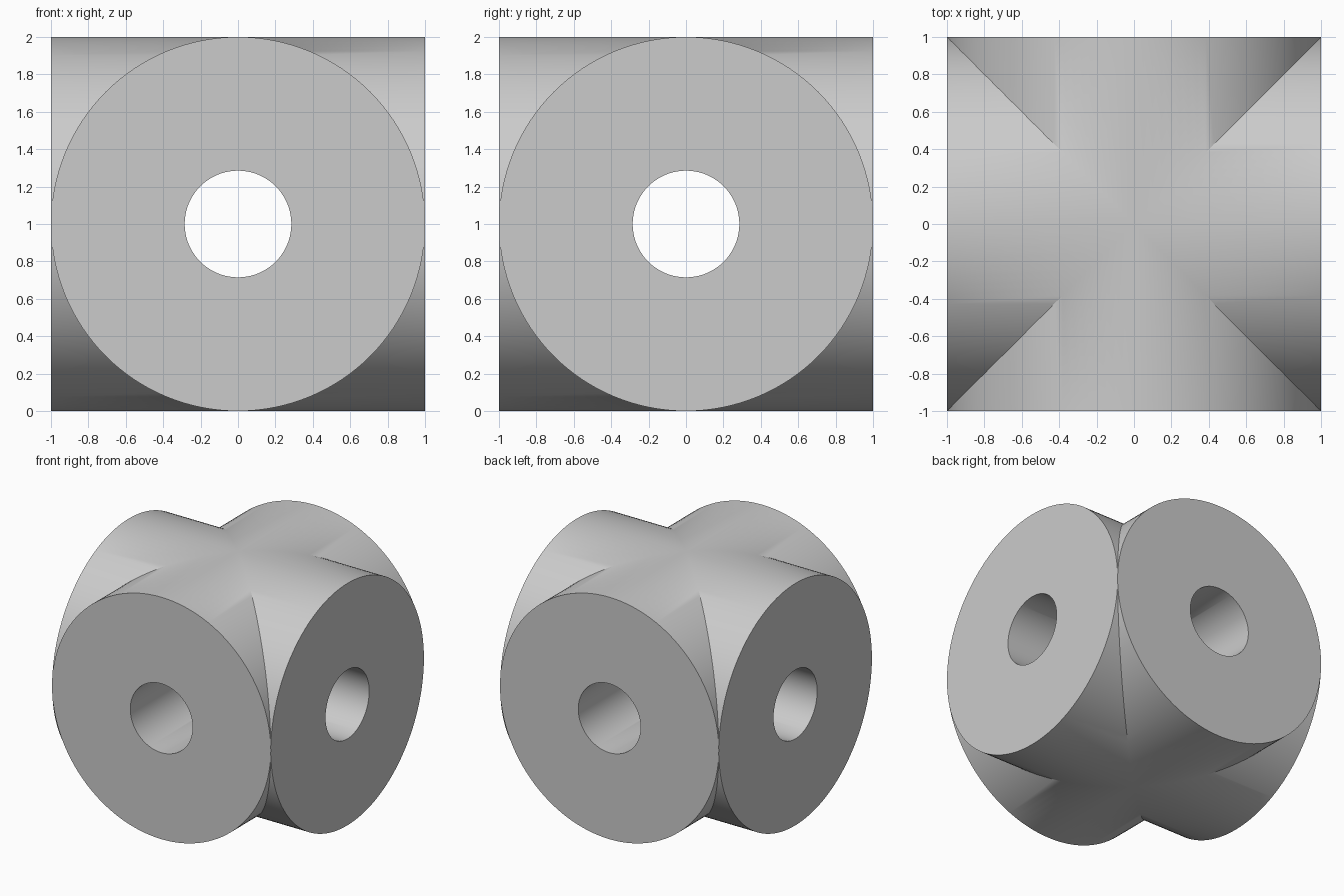
import bpy, bmesh, math
from mathutils import Matrix

if "Cube" in bpy.data.objects:
    bpy.data.objects.remove(bpy.data.objects["Cube"])

SEG = 128      # sides of each round
BORE = 0.285   # radius of the through holes

grey = bpy.data.materials.new("light_grey")
grey.diffuse_color = (0.6, 0.6, 0.6, 1)
grey.use_nodes = True
grey.node_tree.nodes["Principled BSDF"].inputs["Base Color"].default_value = grey.diffuse_color

bm = bmesh.new()


def ring(radius, mitred):
    """Circle at the arm's end, or its mitred meeting line with the cross arm."""
    verts = []
    for k in range(SEG):
        a = 2 * math.pi * k / SEG
        x, z = radius * math.sin(a), radius * math.cos(a)
        verts.append(bm.verts.new((x, -abs(x) if mitred else -1, z)))
    return verts


def arm(turn):
    # Outer wall, flat end face and bore wall of one arm
    rings = [ring(1, True), ring(1, False), ring(BORE, False), ring(BORE, True)]
    for r, s in zip(rings, rings[1:]):
        for k in range(SEG):
            n = (k + 1) % SEG
            bm.faces.new((r[k], r[n], s[n], s[k]))
    rot = Matrix.Translation((0, 0, 1)) @ Matrix.Rotation(turn, 4, 'Z')
    bmesh.ops.transform(bm, matrix=rot, verts=[v for r in rings for v in r])


# Four identical arms joined along their mitres
for i in range(4):
    arm(i * math.pi / 2)
bmesh.ops.remove_doubles(bm, verts=bm.verts[:], dist=1e-5)
bmesh.ops.recalc_face_normals(bm, faces=bm.faces[:])

mesh = bpy.data.meshes.new("crossed_cylinders")
bm.to_mesh(mesh)
bm.free()
mesh.materials.append(grey)
body = bpy.data.objects.new("crossed_cylinders", mesh)
bpy.context.collection.objects.link(body)

# Smooth walls with crisp rims
bpy.context.view_layer.objects.active = body
body.select_set(True)
bpy.ops.object.shade_smooth_by_angle(angle=math.radians(30))
